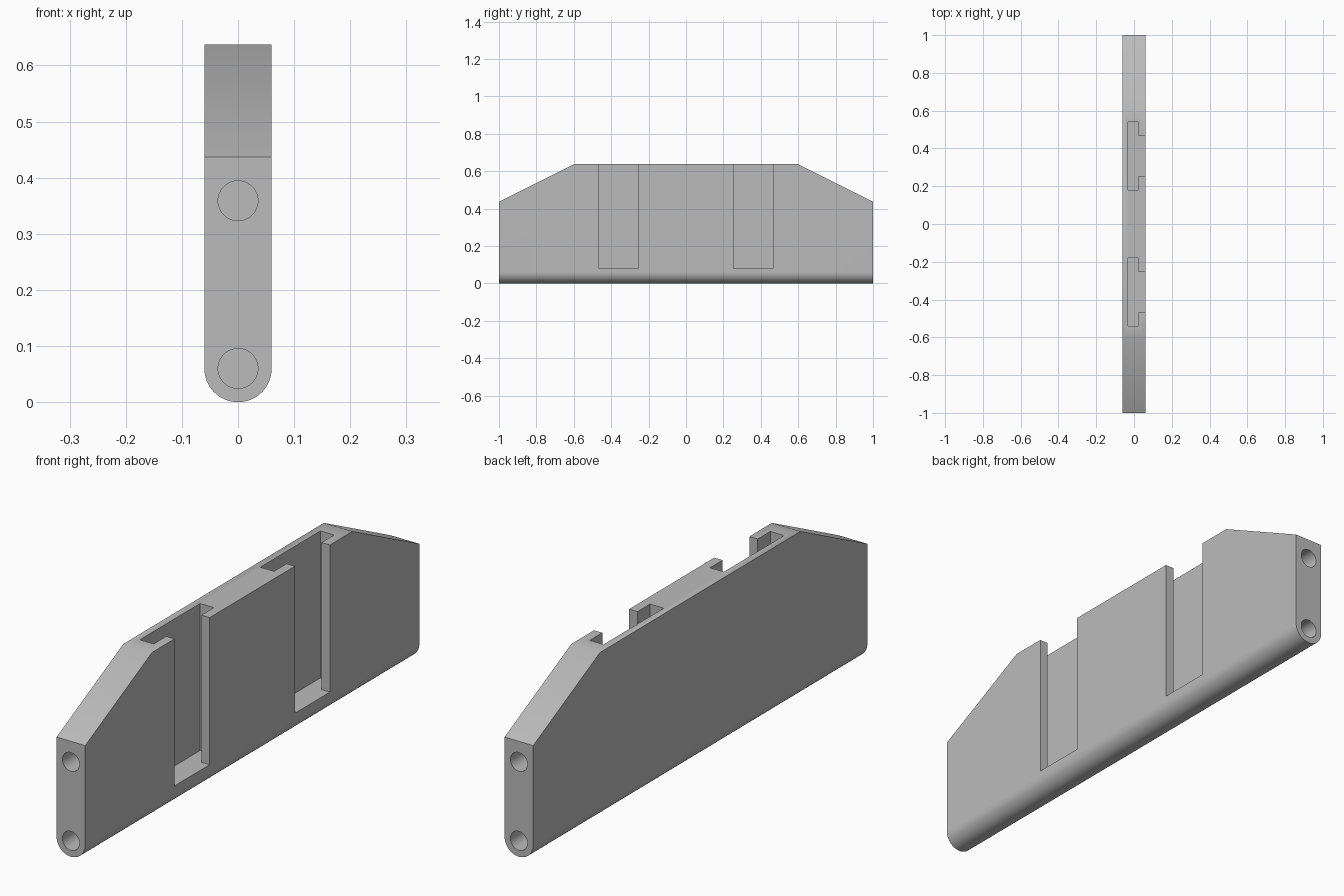
import bpy, bmesh, math
from mathutils import Vector, Matrix

cube = bpy.data.objects.get("Cube")
if cube:
    bpy.data.objects.remove(cube, do_unlink=True)

HALF_W, HALF_L, TOP, END_TOP, FLAT = 0.06, 1.0, 0.637, 0.437, 0.6

grey = bpy.data.materials.new("plain grey")
grey.use_nodes = True
colour = (0.5, 0.5, 0.5, 1)
grey.diffuse_color = colour
grey.node_tree.nodes["Principled BSDF"].inputs["Base Color"].default_value = colour


def make_object(name, bm):
    bmesh.ops.recalc_face_normals(bm, faces=bm.faces)
    mesh = bpy.data.meshes.new(name)
    bm.to_mesh(mesh)
    bm.free()
    mesh.materials.append(grey)
    obj = bpy.data.objects.new(name, mesh)
    bpy.context.collection.objects.link(obj)
    return obj


def extrude(points, direction):
    bm = bmesh.new()
    face = bm.faces.new([bm.verts.new(p) for p in points])
    result = bmesh.ops.extrude_face_region(bm, geom=[face], use_keep_orig=True)
    verts = [v for v in result["geom"] if isinstance(v, bmesh.types.BMVert)]
    bmesh.ops.translate(bm, verts=verts, vec=direction)
    return bm


# Plate with a rounded lower edge
arc = [math.pi + math.pi * i / 32 for i in range(33)]
section = [(HALF_W * math.cos(a), -HALF_L, HALF_W + HALF_W * math.sin(a)) for a in arc]
section += [(HALF_W, -HALF_L, TOP), (-HALF_W, -HALF_L, TOP)]
bm = extrude(section, (0, 2 * HALF_L, 0))

# Sloped upper corners
for side in (-1, 1):
    normal = Vector((0, side * (TOP - END_TOP), HALF_L - FLAT))
    cut = bmesh.ops.bisect_plane(bm, geom=bm.verts[:] + bm.edges[:] + bm.faces[:],
                                 plane_co=(0, side * FLAT, TOP), plane_no=normal,
                                 clear_outer=True)
    edges = [e for e in cut["geom_cut"] if isinstance(e, bmesh.types.BMEdge)]
    bmesh.ops.holes_fill(bm, edges=[e for e in bm.edges if e.is_boundary], sides=0)
bmesh.ops.remove_doubles(bm, verts=bm.verts, dist=0.0001)
plate = make_object("slotted_plate", bm)

cutters = []
# T-shaped slots, open at the top and on one face
for side in (-1, 1):
    outline = [(-0.033, -0.18), (0.025, -0.18), (0.025, -0.105), (0.1, -0.105),
               (0.1, 0.105), (0.025, 0.105), (0.025, 0.18), (-0.033, 0.18)]
    points = [(x, y + side * 0.36, 0.08) for x, y in outline]
    cutters.append(make_object("slot_cutter", extrude(points, (0, 0, 1))))

# Blind pin holes in both ends
for side in (-1, 1):
    for height in (0.06, 0.359):
        bm = bmesh.new()
        place = Matrix.Translation((0, side * HALF_L, height)) @ Matrix.Rotation(math.pi / 2, 4, "X")
        bmesh.ops.create_cone(bm, cap_ends=True, segments=48, radius1=0.0355,
                              radius2=0.0355, depth=0.5, matrix=place)
        cutters.append(make_object("hole_cutter", bm))

bpy.ops.object.select_all(action="DESELECT")
bpy.context.view_layer.objects.active = plate
plate.select_set(True)
for cutter in cutters:
    mod = plate.modifiers.new("cut", "BOOLEAN")
    mod.operation = "DIFFERENCE"
    mod.solver = "EXACT"
    mod.object = cutter
    bpy.ops.object.modifier_apply(modifier=mod.name)
    bpy.data.objects.remove(cutter, do_unlink=True)

bpy.ops.object.shade_smooth_by_angle(angle=math.radians(30))
